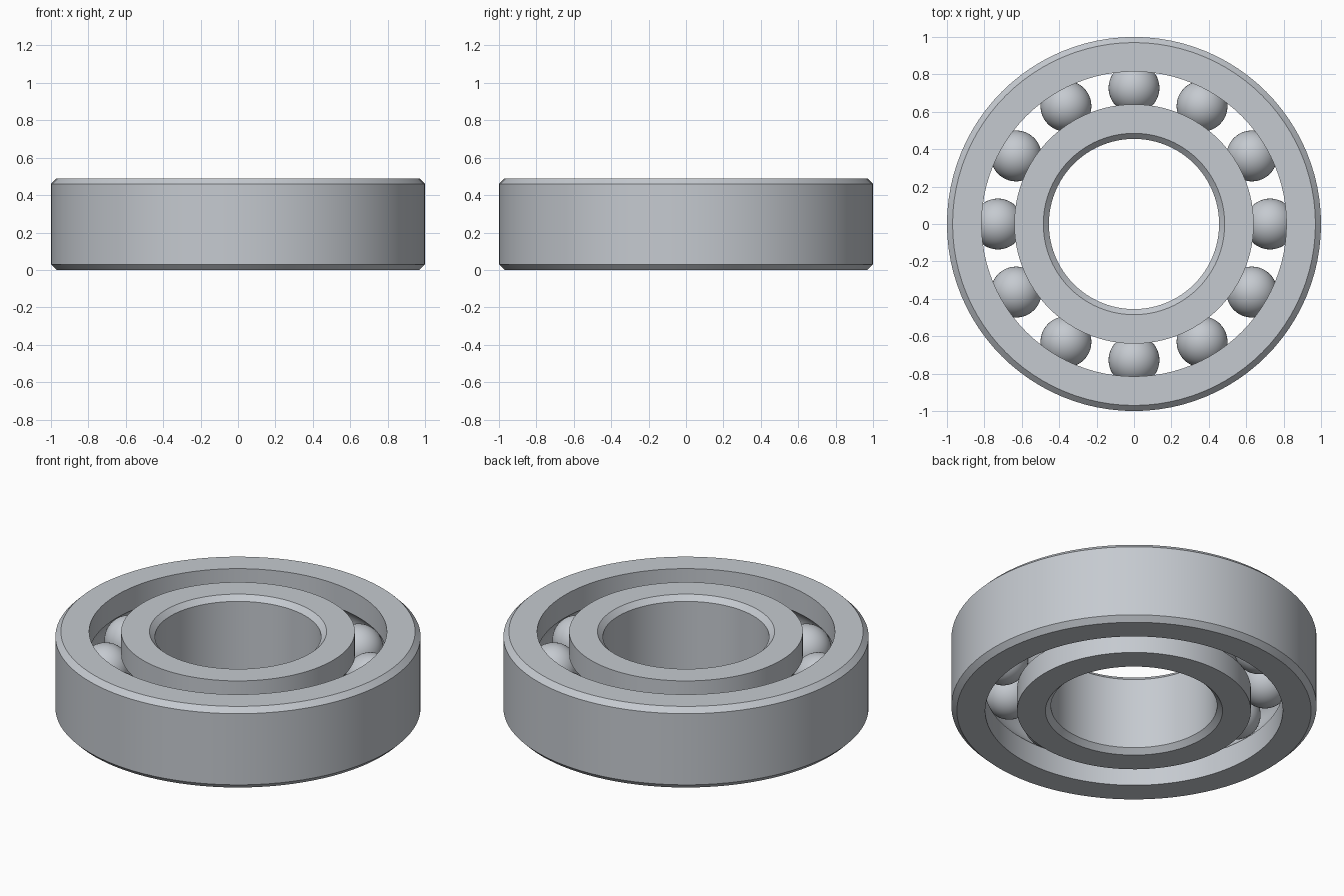
import bpy, bmesh, math
from mathutils import Matrix, Vector

if "Cube" in bpy.data.objects:
    bpy.data.objects.remove(bpy.data.objects["Cube"], do_unlink=True)

HEIGHT = 0.49
MID = HEIGHT / 2
OUTER, OUTER_WALL = 1.0, 0.815      # outer ring radii
INNER_WALL, BORE = 0.64, 0.455      # inner ring radii
PITCH = (OUTER_WALL + INNER_WALL) / 2
BALL, GROOVE = 0.136, 0.138
CHAMFER = 0.03
SEGMENTS, BALLS, ARC_STEPS = 96, 12, 14

steel = bpy.data.materials.new("steel_grey")
steel.use_nodes = True
color = (0.56, 0.59, 0.63, 1)
steel.diffuse_color = color
steel.node_tree.nodes["Principled BSDF"].inputs["Base Color"].default_value = color


def finish(bm, name):
    bmesh.ops.recalc_face_normals(bm, faces=bm.faces)
    mesh = bpy.data.meshes.new(name)
    bm.to_mesh(mesh)
    bm.free()
    mesh.materials.append(steel)
    obj = bpy.data.objects.new(name, mesh)
    bpy.context.collection.objects.link(obj)
    bpy.ops.object.select_all(action="DESELECT")
    obj.select_set(True)
    bpy.context.view_layer.objects.active = obj
    bpy.ops.object.shade_smooth_by_angle(angle=math.radians(30))
    return obj


def ring(name, wall, rim):
    """Revolved ring: grooved raceway wall on one side, chamfered rim on the other."""
    side = 1 if rim > wall else -1
    half = math.acos(abs(wall - PITCH) / GROOVE)
    profile = [(wall, 0)]
    for i in range(ARC_STEPS + 1):
        a = -half + 2 * half * i / ARC_STEPS
        profile.append((PITCH + side * GROOVE * math.cos(a), MID + GROOVE * math.sin(a)))
    edge = rim - side * CHAMFER
    profile += [(wall, HEIGHT), (edge, HEIGHT), (rim, HEIGHT - CHAMFER),
                (rim, CHAMFER), (edge, 0)]
    bm = bmesh.new()
    verts = [bm.verts.new((r, 0, z)) for r, z in profile]
    edges = [bm.edges.new((v, verts[i - 1])) for i, v in enumerate(verts)]
    bmesh.ops.spin(bm, geom=verts + edges, axis=(0, 0, 1), cent=(0, 0, 0),
                   angle=math.tau, steps=SEGMENTS, use_duplicate=False)
    bmesh.ops.remove_doubles(bm, verts=bm.verts, dist=0.0001)
    return finish(bm, name)


# Races
ring("outer_ring", OUTER_WALL, OUTER)
ring("inner_ring", INNER_WALL, BORE)

# Rolling balls
for i in range(BALLS):
    spin = Matrix.Rotation(math.tau * i / BALLS, 4, "Z")
    bm = bmesh.new()
    bmesh.ops.create_uvsphere(bm, u_segments=48, v_segments=24, radius=BALL)
    ball = finish(bm, f"ball_{i + 1}")
    ball.location = spin @ Vector((PITCH, 0, MID))
